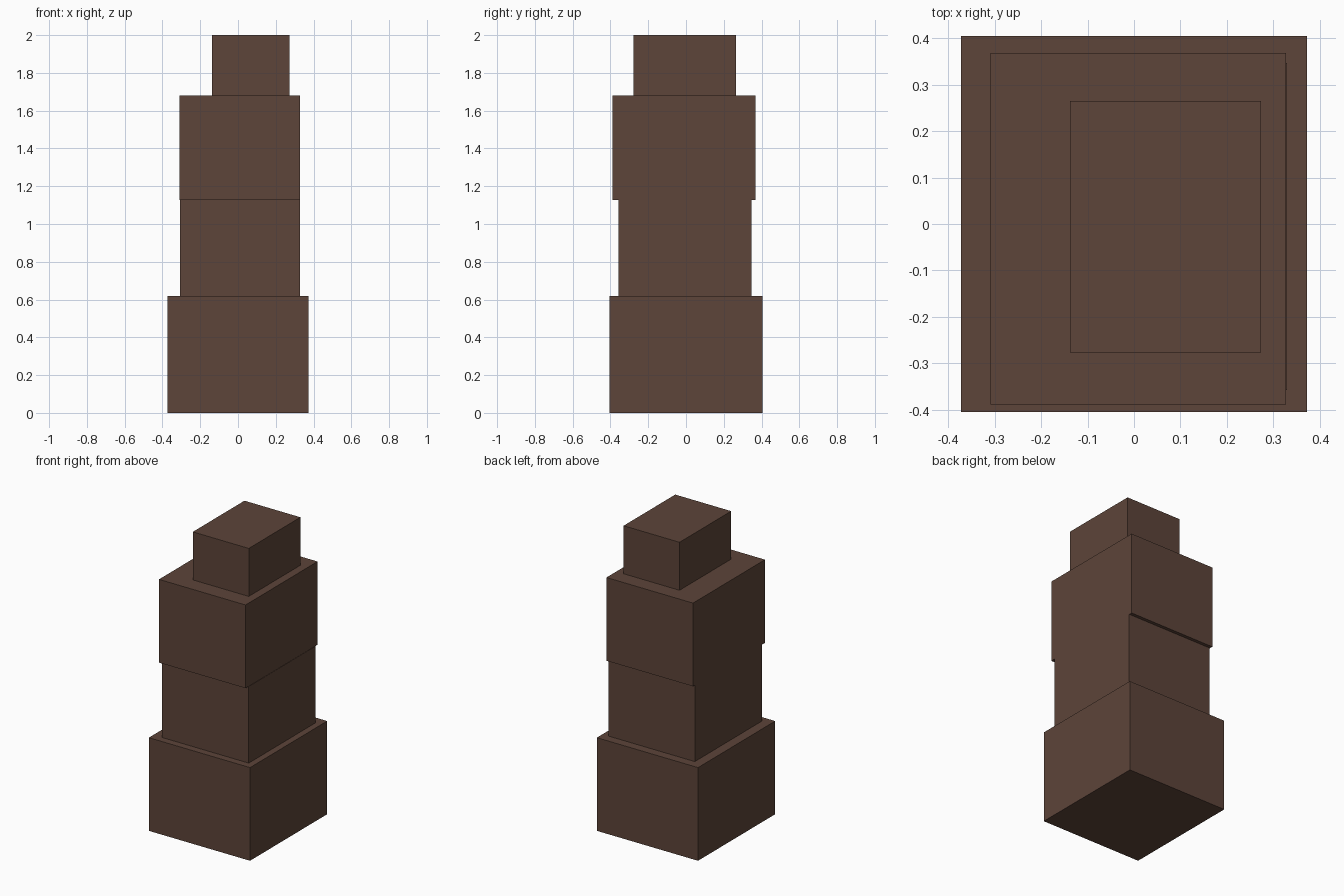
import bpy
import bmesh

if "Cube" in bpy.data.objects:
    bpy.data.objects.remove(bpy.data.objects["Cube"])

# single flat brown for the whole stack
brown = bpy.data.materials.new("dark_brown")
brown.diffuse_color = (0.109, 0.058, 0.041, 1.0)
brown.use_nodes = True
brown.node_tree.nodes["Principled BSDF"].inputs["Base Color"].default_value = brown.diffuse_color


def block(name, x, y, z):
    """Box from (min, max) ranges on each axis."""
    bm = bmesh.new()
    bmesh.ops.create_cube(bm, size=1.0)
    for v in bm.verts:
        for i, (lo, hi) in enumerate((x, y, z)):
            v.co[i] = hi if v.co[i] > 0 else lo
    mesh = bpy.data.meshes.new(name)
    bm.to_mesh(mesh)
    bm.free()
    mesh.materials.append(brown)
    obj = bpy.data.objects.new(name, mesh)
    bpy.context.collection.objects.link(obj)
    return obj


# stacked blocks, bottom to top
block("base_block", (-0.372, 0.372), (-0.405, 0.405), (0.0, 0.619))
block("lower_block", (-0.307, 0.329), (-0.357, 0.346), (0.619, 1.128))
block("upper_block", (-0.309, 0.327), (-0.388, 0.368), (1.128, 1.681))
block("top_block", (-0.138, 0.273), (-0.277, 0.265), (1.681, 2.0))
